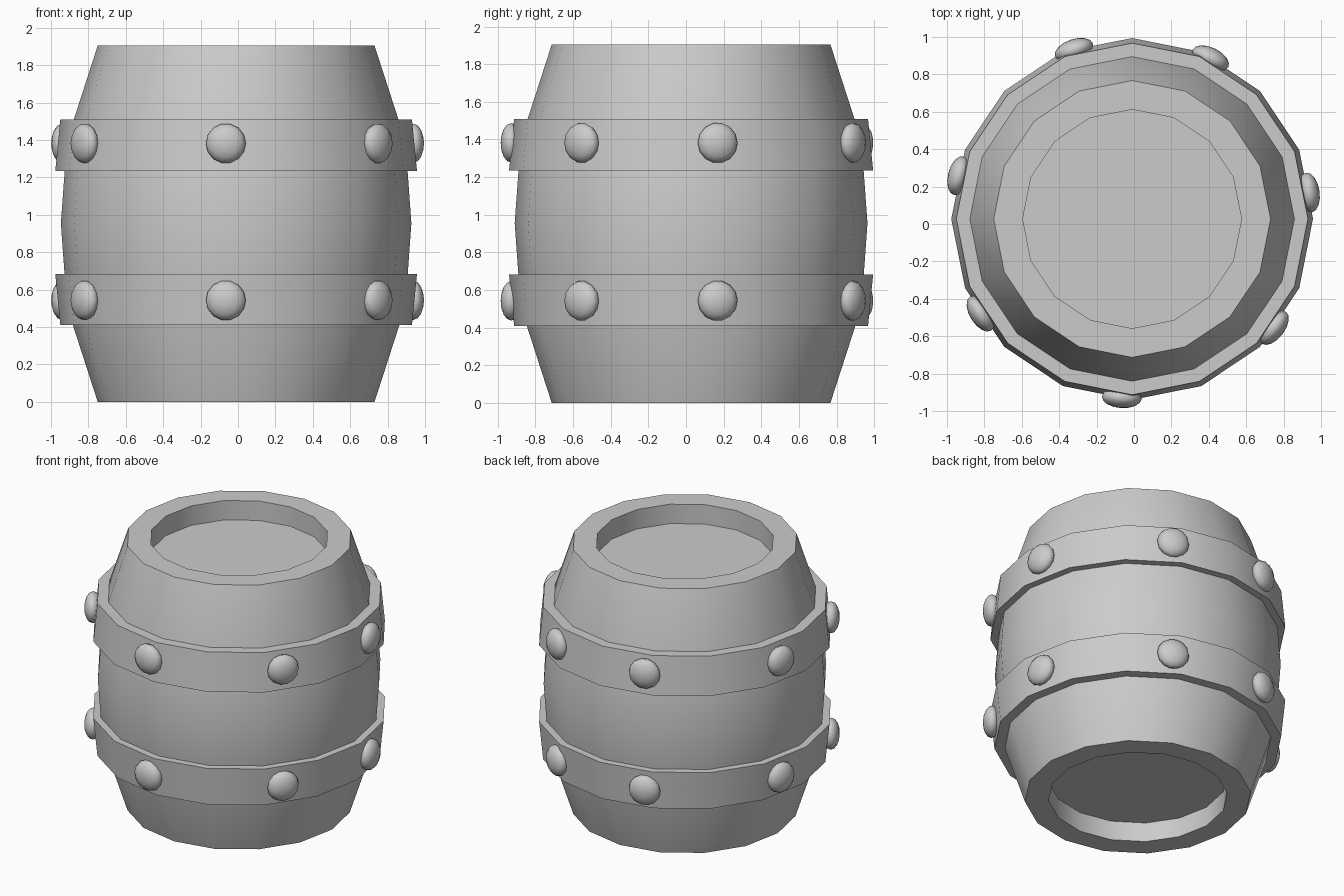
import bpy, bmesh
from math import sin, cos, radians, pi
from mathutils import Matrix

if "Cube" in bpy.data.objects:
    bpy.data.objects.remove(bpy.data.objects["Cube"])

CX, CY, SIDES = -0.01, 0.027, 16


def finish(bm, name, angle):
    bmesh.ops.recalc_face_normals(bm, faces=bm.faces)
    me = bpy.data.meshes.new(name)
    bm.to_mesh(me)
    bm.free()
    ob = bpy.data.objects.new(name, me)
    bpy.context.collection.objects.link(ob)
    bpy.ops.object.select_all(action='DESELECT')
    ob.select_set(True)
    bpy.context.view_layer.objects.active = ob
    bpy.ops.object.shade_smooth_by_angle(angle=radians(angle))
    return ob


def lathe(name, profile, closed):
    """Revolve (radius, z) points; an open profile gets flat end caps."""
    bm = bmesh.new()
    rings = [[bm.verts.new((CX + r * cos(2 * pi * i / SIDES),
                            CY + r * sin(2 * pi * i / SIDES), z))
              for i in range(SIDES)] for r, z in profile]
    pairs = list(zip(rings, rings[1:]))
    if closed:
        pairs.append((rings[-1], rings[0]))
    else:
        bm.faces.new(rings[0])
        bm.faces.new(rings[-1])
    for a, b in pairs:
        for i in range(SIDES):
            j = (i + 1) % SIDES
            bm.faces.new((a[i], a[j], b[j], b[i]))
    return finish(bm, name, 35)


# barrel body with recessed lids at both ends
lathe("barrel_body", [(0.585, 0.14), (0.585, 0), (0.74, 0), (0.905, 0.51),
                      (0.937, 0.955), (0.905, 1.395), (0.74, 1.905),
                      (0.585, 1.905), (0.585, 1.765)], False)

# tapered hoops
lathe("upper_hoop", [(0.967, 1.235), (0.94, 1.51), (0.865, 1.51), (0.90, 1.235)], True)
lathe("lower_hoop", [(0.967, 0.683), (0.94, 0.41), (0.865, 0.41), (0.90, 0.683)], True)

# seven flattened rivets around each hoop
for label, z in (("upper", 1.382), ("lower", 0.543)):
    for n, a in enumerate((8.5, 64, 109, 166, 212, 266.7, 322.5)):
        bm = bmesh.new()
        bmesh.ops.create_uvsphere(bm, u_segments=14, v_segments=8, radius=1)
        m = (Matrix.Translation((CX, CY, z)) @ Matrix.Rotation(radians(a), 4, 'Z')
             @ Matrix.Translation((0.956, 0, 0)) @ Matrix.Rotation(pi / 2, 4, 'Y')
             @ Matrix.Diagonal((0.107, 0.107, 0.057, 1)))
        bmesh.ops.transform(bm, matrix=m, verts=bm.verts)
        finish(bm, f"{label}_rivet_{n + 1}", 60)
